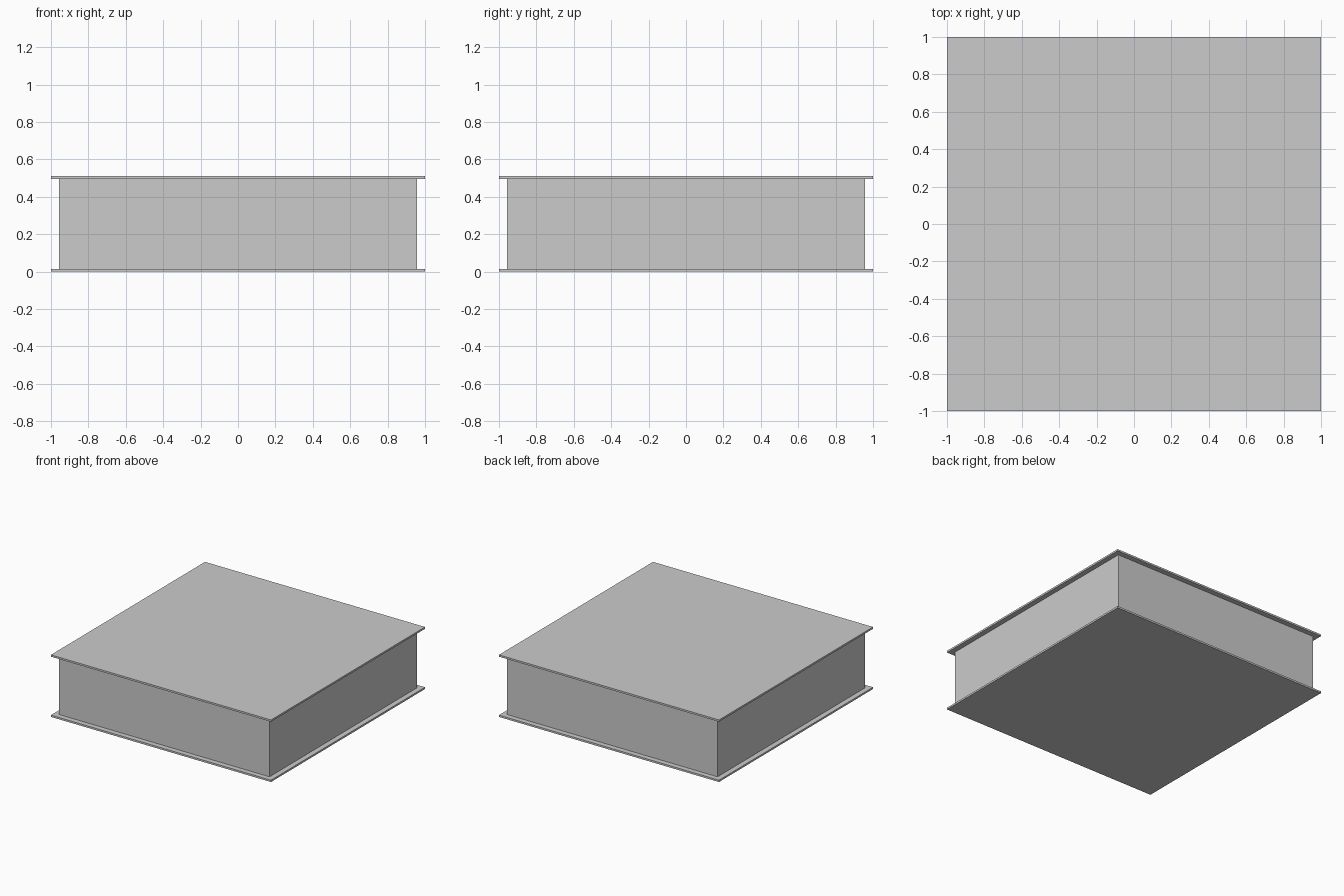
import bpy

if "Cube" in bpy.data.objects:
    bpy.data.objects.remove(bpy.data.objects["Cube"])

HEIGHT = 0.51
PLATE = 0.015


def box(name, width, z0, z1):
    bpy.ops.mesh.primitive_cube_add(size=1, location=(0, 0, (z0 + z1) / 2))
    ob = bpy.context.object
    ob.name = name
    ob.scale = (width, width, z1 - z0)
    bpy.ops.object.transform_apply(location=False, rotation=False, scale=True)
    return ob


# Thin overhanging plates above and below the inset core
box("bottom_plate", 2.0, 0, PLATE)
box("core_block", 1.914, PLATE, HEIGHT - PLATE)
box("top_plate", 2.0, HEIGHT - PLATE, HEIGHT)
